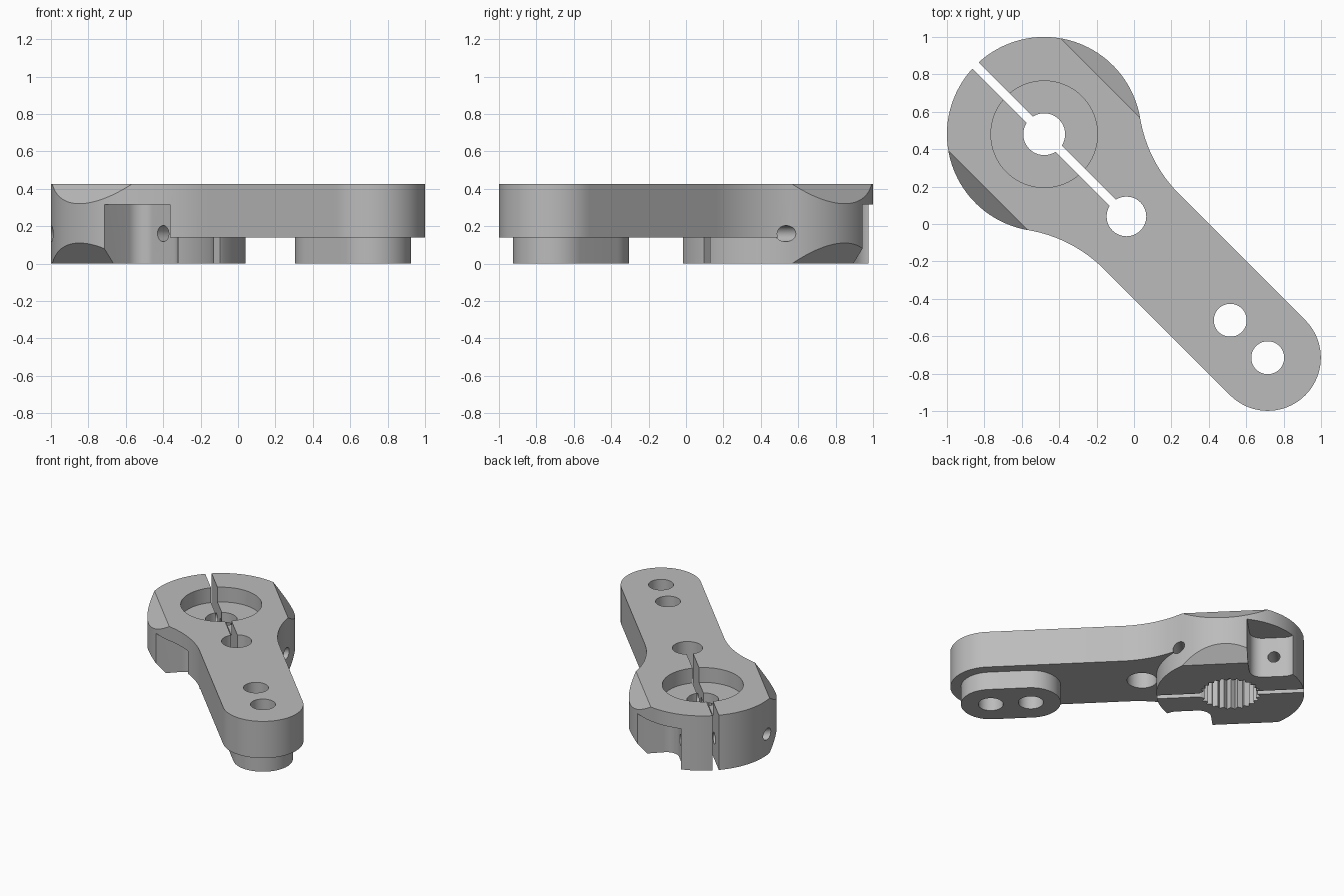
import bpy, bmesh, math
from math import cos, sin, pi, sqrt
from mathutils import Matrix

cube = bpy.data.objects.get("Cube")
if cube:
    bpy.data.objects.remove(cube, do_unlink=True)

# Main dimensions; the arm is built along x, then turned
TOP, STEP = 0.425, 0.14
HUB, HUB_R = -0.679, 0.52
TIP, ARM_R = 1.011, 0.284
HOLE_2, PIVOT = 0.728, -0.057
BLEND = 0.75
SCREW, SCREW_Z = 0.327, 0.16
UPRIGHT = Matrix.Identity(4)
ALONG_V = Matrix.Rotation(pi / 2, 4, "X")
ALONG_U = Matrix(((0, 0, 1, 0), (1, 0, 0, 0), (0, 1, 0, 0), (0, 0, 0, 1)))


def arc(cx, cy, r, a, b, n):
    return [(cx + r * cos(a + (b - a) * i / n), cy + r * sin(a + (b - a) * i / n))
            for i in range(n + 1)]


def circle(cx, cy, r, n=64):
    return arc(cx, cy, r, 0, 2 * pi, n)[:-1]


def prism(name, outline, low, high, turn=UPRIGHT):
    bm = bmesh.new()
    base = bm.faces.new([bm.verts.new((x, y, low)) for x, y in outline])
    grown = bmesh.ops.extrude_face_region(bm, geom=[base])["geom"]
    bmesh.ops.translate(bm, vec=(0, 0, high - low),
                        verts=[g for g in grown if isinstance(g, bmesh.types.BMVert)])
    bm.transform(turn)
    bmesh.ops.recalc_face_normals(bm, faces=bm.faces)
    mesh = bpy.data.meshes.new(name)
    bm.to_mesh(mesh)
    bm.free()
    obj = bpy.data.objects.new(name, mesh)
    bpy.context.collection.objects.link(obj)
    return obj


def cut(target, cutter):
    cutter.hide_render = True
    mod = target.modifiers.new("cut", "BOOLEAN")
    mod.operation, mod.solver, mod.object = "DIFFERENCE", "EXACT", cutter
    bpy.context.view_layer.objects.active = target
    bpy.ops.object.modifier_apply(modifier=mod.name)
    bpy.data.objects.remove(cutter, do_unlink=True)


# Plan outline: hub circle, concave blends, straight arm, round tip
t = math.asin((ARM_R + BLEND) / (HUB_R + BLEND))
bx, by = HUB + (HUB_R + BLEND) * cos(t), ARM_R + BLEND
outline = (arc(HUB, 0, HUB_R, t, 2 * pi - t, 80)
           + arc(bx, -by, BLEND, pi - t, pi / 2, 16)[1:]
           + arc(TIP, 0, ARM_R, -pi / 2, pi / 2, 40)
           + arc(bx, by, BLEND, -pi / 2, -pi + t, 16)[:-1])
arm = prism("clamp_arm", outline, 0, TOP)

# Relief under the arm, leaving the hub boss and the oval tip pad
x0 = HUB + HUB_R * cos(t) + 0.005
relief = prism("relief", [(x0, -1), (2, -1), (2, 1), (x0, 1)], -0.1, STEP)
cut(relief, prism("boss", circle(HUB, 0, HUB_R, 128), -0.2, 0.3))
pad = arc(TIP, 0, 0.21, -pi / 2, pi / 2, 32) + arc(HOLE_2, 0, 0.21, pi / 2, 1.5 * pi, 32)
cut(relief, prism("pad", pad, -0.2, 0.3))
cut(arm, relief)

# Bevels on both flanks of the hub, top and bottom
for side in (1, -1):
    for edge, out, depth in ((TOP, 1, 0.105), (0, -1, 0.11)):
        slope = depth / 0.096
        wedge = [(side * (0.424 - 0.1), edge + out * 0.1 * slope),
                 (side * (0.424 + 0.2), edge - out * 0.2 * slope),
                 (side * (0.424 + 0.2), edge + out * 0.1 * slope)]
        cut(arm, prism("bevel", wedge, HUB - 0.7, HUB + 0.7, ALONG_U))

# Top recess, centre bore, splined socket
cut(arm, prism("recess", circle(HUB, 0, 0.285, 80), 0.31, 1))
cut(arm, prism("bore", circle(HUB, 0, 0.112, 48), -1, 1))
TEETH = 25
spline = []
for i in range(2 * TEETH):
    a, r = pi * i / TEETH, (0.19, 0.218)[i % 2]
    spline.append((HUB + r * cos(a), r * sin(a)))
cut(arm, prism("socket", spline, -0.1, 0.235))

# Through holes and clamping slot
for x, r in ((PIVOT, 0.106), (HOLE_2, 0.088), (TIP, 0.088)):
    cut(arm, prism("hole", circle(x, 0, r, 48), -1, 1))
w = 0.023
cut(arm, prism("slot", [(-2, -w), (PIVOT, -w), (PIVOT, w), (-2, w)], -1, 1))

# Opposed clamp screws: head pocket on one flank, hole out of the other
R, HALF, WALL = 0.09, 0.165, 0.214
for s in (1, -1):
    x = HUB + s * SCREW
    pocket = [(x - HALF, -s), (x + HALF, -s)]
    inner = -s * (WALL + R)
    pocket += arc(x + HALF - R, inner, R, 0, s * pi / 2, 10)
    pocket += arc(x - HALF + R, inner, R, s * pi / 2, s * pi, 10)
    cut(arm, prism("pocket", pocket, -0.1, 0.315))
    ends = sorted((s * 0.3, -s * 0.8))
    cut(arm, prism("screw_hole", circle(x, SCREW_Z, 0.043, 32), ends[0], ends[1], ALONG_V))

# Turn the arm to its diagonal
arm.data.transform(Matrix.Rotation(-pi / 4, 4, "Z"))

# Material and shading
grey = bpy.data.materials.new("plain grey")
grey.use_nodes = True
colour = (0.5, 0.5, 0.5, 1)
grey.diffuse_color = colour
grey.node_tree.nodes["Principled BSDF"].inputs["Base Color"].default_value = colour
arm.data.materials.clear()
arm.data.materials.append(grey)
bpy.ops.object.select_all(action="DESELECT")
arm.select_set(True)
bpy.context.view_layer.objects.active = arm
bpy.ops.object.shade_smooth_by_angle(angle=math.radians(25))
